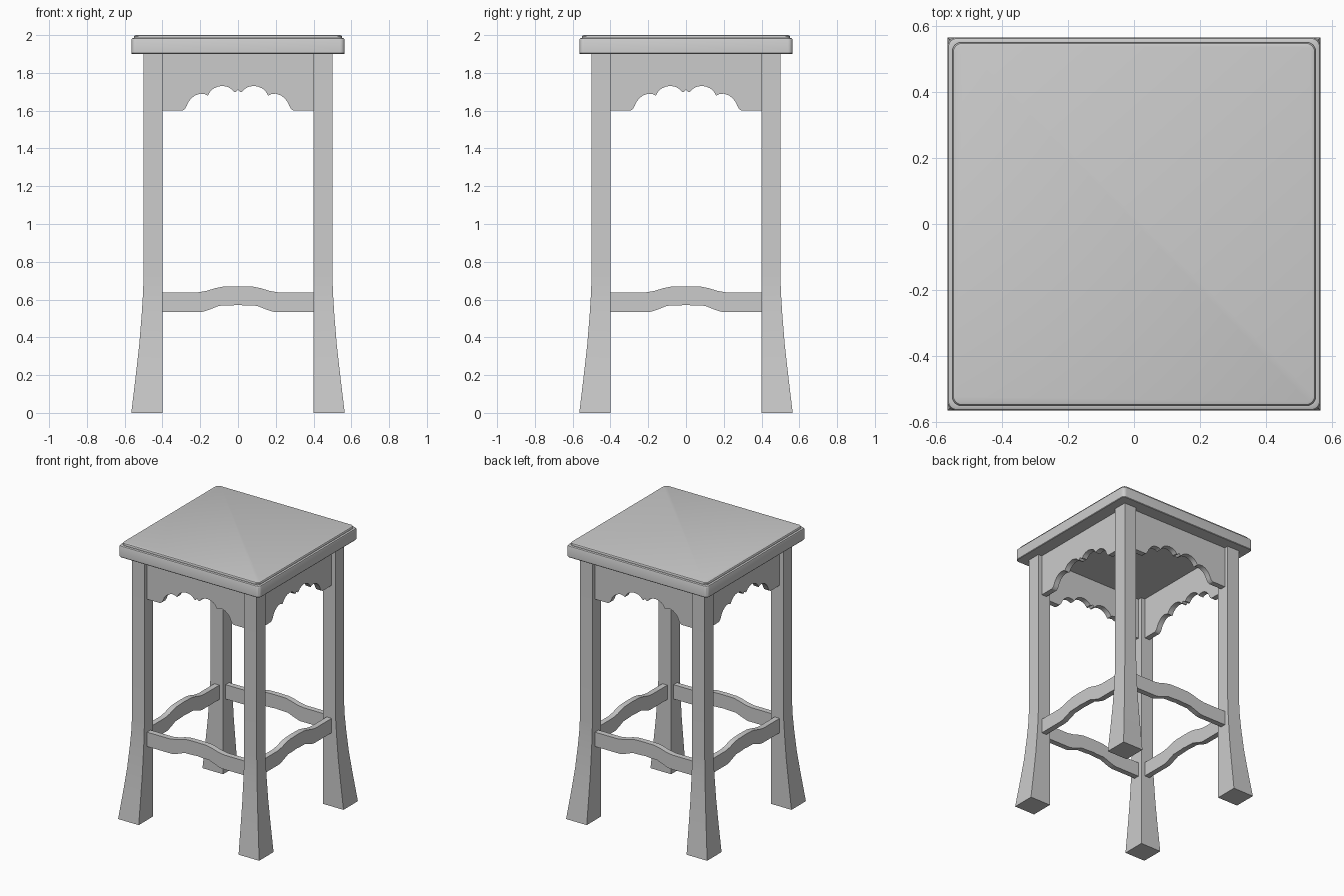
import bpy, bmesh, math
from mathutils import Matrix

if "Cube" in bpy.data.objects:
    bpy.data.objects.remove(bpy.data.objects["Cube"])

def finish(name, bm, smooth=True):
    bmesh.ops.recalc_face_normals(bm, faces=bm.faces)
    me = bpy.data.meshes.new(name)
    bm.to_mesh(me)
    bm.free()
    ob = bpy.data.objects.new(name, me)
    bpy.context.collection.objects.link(ob)
    if smooth:
        bpy.ops.object.select_all(action='DESELECT')
        bpy.context.view_layer.objects.active = ob
        ob.select_set(True)
        bpy.ops.object.shade_smooth_by_angle(angle=math.radians(30))
    return ob

def loft(name, loops, turn=0):
    """Skin a stack of closed loops and cap both ends."""
    bm = bmesh.new()
    rings = [[bm.verts.new(p) for p in loop] for loop in loops]
    for a, b in zip(rings, rings[1:]):
        n = len(a)
        for i in range(n):
            j = (i + 1) % n
            bm.faces.new((a[i], a[j], b[j], b[i]))
    bm.faces.new(rings[0])
    bm.faces.new(rings[-1])
    bm.transform(Matrix.Rotation(turn, 4, 'Z'))
    return finish(name, bm)

def board(name, half_profile, turn):
    """Mirror a half outline in x and give it thickness, set between the legs."""
    pts = half_profile + [(-x, z) for x, z in reversed(half_profile) if x > 0]
    return loft(name, [[(x, y, z) for x, z in pts] for y in (-0.47, -0.43)], turn)

def rounded_square(h, r, z, seg=6):
    pts = []
    for k in range(4):
        for i in range(seg + 1):
            a = math.pi / 2 * (k + i / seg)
            cx = (h - r) * (1 if k in (0, 3) else -1)
            cy = (h - r) * (1 if k in (0, 1) else -1)
            pts.append((cx + r * math.cos(a), cy + r * math.sin(a), z))
    return pts

# Seat slab with eased edges and a raised top panel
seat_rings = [(0.562, 0.025, 1.900), (0.565, 0.026, 1.904), (0.565, 0.026, 1.974),
              (0.562, 0.026, 1.981), (0.556, 0.026, 1.984), (0.550, 0.026, 1.984),
              (0.550, 0.026, 1.993), (0.547, 0.026, 1.998), (0.541, 0.024, 2.000)]
loft("seat", [rounded_square(*s) for s in seat_rings])

# Leg outer face flares toward the foot, inner faces stay straight
flare = [(0.0, 0.565), (0.2, 0.541), (0.36, 0.523), (0.52, 0.510),
         (0.63, 0.503), (0.72, 0.5), (1.9, 0.5)]
leg_rings = [[(0.4, -o, z), (o, -o, z), (o, -0.4, z), (0.4, -0.4, z)] for z, o in flare]

# Scalloped apron and arched stretcher, outlines from centre outwards
apron = [(0, 1.71), (0.012, 1.698), (0.022, 1.70), (0.035, 1.715), (0.055, 1.726),
         (0.08, 1.731), (0.105, 1.728), (0.13, 1.717), (0.148, 1.70), (0.16, 1.68),
         (0.175, 1.687), (0.20, 1.69), (0.225, 1.682), (0.245, 1.667), (0.262, 1.647),
         (0.272, 1.624), (0.282, 1.608), (0.295, 1.6), (0.4, 1.6), (0.4, 1.9)]
stretcher = [(0, 0.572), (0.03, 0.569), (0.10, 0.567), (0.14, 0.551), (0.18, 0.537),
             (0.20, 0.533), (0.4, 0.533), (0.4, 0.637), (0.22, 0.637), (0.17, 0.645),
             (0.12, 0.660), (0.08, 0.668), (0, 0.670)]

# Four sides by quarter turns
for k, side in enumerate(("front", "right", "back", "left")):
    turn = k * math.pi / 2
    corner = ("front_right", "back_right", "back_left", "front_left")[k]
    loft(corner + "_leg", leg_rings, turn)
    board(side + "_apron", apron, turn)
    board(side + "_stretcher", stretcher, turn)
